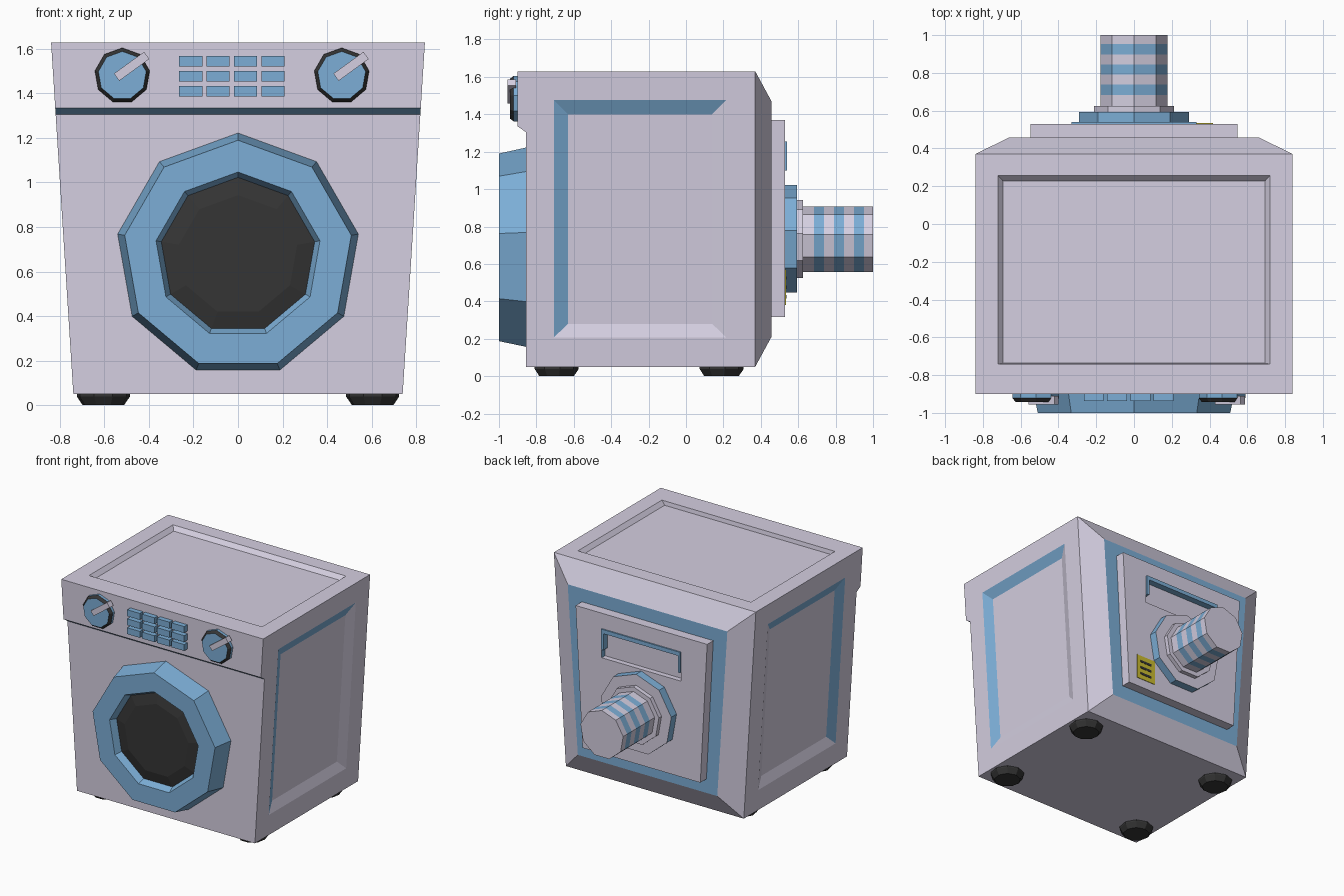
import bpy, bmesh
from math import sin, cos, pi, radians

if "Cube" in bpy.data.objects:
    bpy.data.objects.remove(bpy.data.objects["Cube"])


def material(name, rgb):
    m = bpy.data.materials.new(name)
    m.diffuse_color = (*rgb, 1)
    m.use_nodes = True
    m.node_tree.nodes["Principled BSDF"].inputs["Base Color"].default_value = m.diffuse_color
    return m


MATS = [material("lilac", (0.66, 0.62, 0.75)), material("blue", (0.2, 0.42, 0.67)),
        material("dark", (0.035, 0.035, 0.035)), material("yellow", (0.6, 0.5, 0.03))]
LILAC, BLUE, DARK, YELLOW = range(4)


def build(name, faces):
    """Mesh from (points, material) faces, welded together."""
    bm = bmesh.new()
    for pts, mat in faces:
        bm.faces.new([bm.verts.new(p) for p in pts]).material_index = mat
    bmesh.ops.remove_doubles(bm, verts=bm.verts, dist=1e-4)
    bmesh.ops.recalc_face_normals(bm, faces=bm.faces)
    me = bpy.data.meshes.new(name)
    bm.to_mesh(me)
    bm.free()
    for m in MATS:
        me.materials.append(m)
    ob = bpy.data.objects.new(name, me)
    bpy.context.collection.objects.link(ob)
    return ob


def band(a, b, mats):
    """Faces joining two matching loops; mats is one index or one per side."""
    n = len(a)
    if isinstance(mats, int):
        mats = [mats] * n
    return [([a[i], a[(i + 1) % n], b[(i + 1) % n], b[i]], mats[i]) for i in range(n)]


def lathe(name, centre, rings, mats, axis="y"):
    """Nine-sided turned part: rings of (radius, position), materials per band plus end cap."""
    def loop(r, t):
        pts = []
        for k in range(9):
            u = r * sin(2 * pi * k / 9) + centre[0]
            v = r * cos(2 * pi * k / 9) + centre[1]
            pts.append((u, t, v) if axis == "y" else (u, v, t))
        return pts
    loops = [loop(*r) for r in rings]
    faces = [(loops[0], mats[0]), (loops[-1], mats[-1])]
    for a, b, m in zip(loops, loops[1:], mats):
        faces += band(a, b, m)
    return build(name, faces)


def box(name, x, y, z, size, mat, tilt=0):
    """Box centred at x, y, z, tilted in the front plane."""
    w, d, h = (s / 2 for s in size)
    c, s = cos(tilt), sin(tilt)
    q = [[(x + i * w * c - k * h * s, y + j * d, z + i * w * s + k * h * c)
          for i, k in ((-1, -1), (1, -1), (1, 1), (-1, 1))] for j in (-1, 1)]
    return build(name, [(q[0], mat), (q[1], mat)] + band(q[0], q[1], mat))


def rect(x0, x1, y0, y1):
    return [(x0, y0), (x1, y0), (x1, y1), (x0, y1)]


# Cabinet: sides lean outwards towards the top
def at(s, y, z, depth=0):
    return (s * (0.74 + 0.1 * (z - 0.05) / 1.58 - depth), y, z)


OUTLINE = [(-0.856, 0.05), (0.37, 0.05), (0.37, 1.63), (-0.90, 1.63), (-0.90, 1.335), (-0.856, 1.305)]
faces = []
for s in (-1, 1):
    o = [at(s, *p) for p in OUTLINE]
    r = [at(s, *p) for p in rect(-0.706, 0.214, 0.208, 1.476)]
    i = [at(s, *p, 0.03) for p in rect(-0.63, 0.14, 0.28, 1.40)]
    faces += band(o[:4], r, LILAC)[:3]
    faces += [([o[3], o[4], o[5], o[0], r[0], r[3]], LILAC), (i, LILAC)]
    faces += band(r, i, [LILAC, LILAC, BLUE, BLUE])
# underside, lip and front faces
for a, b, m in ((0, 1, LILAC), (3, 4, LILAC), (4, 5, BLUE), (5, 0, LILAC)):
    p, q = OUTLINE[a], OUTLINE[b]
    faces.append(([at(-1, *p), at(1, *p), at(1, *q), at(-1, *q)], m))
# top with shallow recess
top = [(x, y, 1.63) for x, y in rect(-0.84, 0.84, -0.90, 0.37)]
rim = [(x, y, 1.63) for x, y in rect(-0.72, 0.72, -0.742, 0.256)]
low = [(x, y, 1.60) for x, y in rect(-0.694, 0.694, -0.737, 0.228)]
faces += band(top, rim, LILAC) + band(rim, low, LILAC) + [(low, LILAC)]
# tapered back
edge = [at(-1, 0.37, 0.05), at(1, 0.37, 0.05), at(1, 0.37, 1.63), at(-1, 0.37, 1.63)]
back = [(-0.58, 0.457, 0.21), (0.58, 0.457, 0.21), (0.664, 0.457, 1.47), (-0.664, 0.457, 1.47)]
faces += band(edge, back, LILAC) + [(back, BLUE)]
build("cabinet", faces)

# Back plate with pocket
pa, pb = ([(-0.49, y, 0.315), (0.49, y, 0.315), (0.547, y, 1.37), (-0.547, y, 1.37)] for y in (0.455, 0.53))
ka, kb = ([(x, y, z) for x, z in rect(-0.33, 0.33, 1.035, 1.255)] for y in (0.53, 0.49))
build("back_plate", [(pa, LILAC), (kb, LILAC)] + band(pa, pb, LILAC) + band(pb, ka, LILAC)
      + band(ka, kb, [LILAC, BLUE, BLUE, BLUE]))
box("pocket_top_trim", 0, 0.515, 1.24, (0.66, 0.05, 0.03), BLUE)
for s in (-1, 1):
    box("pocket_side_trim", s * 0.32, 0.515, 1.175, (0.02, 0.05, 0.15), BLUE)

# Hose outlet: flange, collar and striped hose
lathe("hose_flange", (0, 0.726), [(0.297, 0.525), (0.297, 0.593)], [BLUE, LILAC])
lathe("hose_collar", (0, 0.726), [(0.215, 0.59), (0.215, 0.625)], [LILAC, LILAC])
stops = [0.62, 0.684, 0.738, 0.791, 0.845, 0.898, 0.952, 1.0]
lathe("hose", (0, 0.726), [(0.18, y) for y in stops], [LILAC, BLUE] * 3 + [LILAC, LILAC])

# Warning sticker
box("sticker", 0.335, 0.531, 0.475, (0.165, 0.006, 0.19), YELLOW)
for k, w in enumerate((0.1, 0.1, 0.1)):
    box("sticker_stripe", 0.335, 0.533, 0.425 + 0.05 * k, (w, 0.006, 0.018), DARK)

# Door ring and domed glass
lathe("door", (0, 0.673),
      [(0.5505, -0.85), (0.517, -1.0), (0.374, -1.0), (0.35, -0.95), (0.27, -0.968)],
      [BLUE, BLUE, BLUE, DARK, DARK])

# Knobs with pointers
for x in (-0.52, 0.466):
    lathe("knob", (x, 1.48), [(0.125, -0.895), (0.125, -0.922), (0.109, -0.942)], [BLUE, DARK, BLUE])
    box("knob_pointer", x + 0.042, -0.932, 1.522, (0.167, 0.045, 0.04), LILAC, radians(36))

# Button grid
for x in (-0.213, -0.09, 0.034, 0.157):
    for z in (1.41, 1.477, 1.545):
        box("button", x, -0.917, z, (0.105, 0.042, 0.048), BLUE)

# Feet
for x in (-0.605, 0.605):
    for y in (-0.695, 0.187):
        lathe("foot", (x, y), [(0.095, 0.0), (0.121, 0.038), (0.121, 0.055)], [DARK, DARK, DARK], "z")
